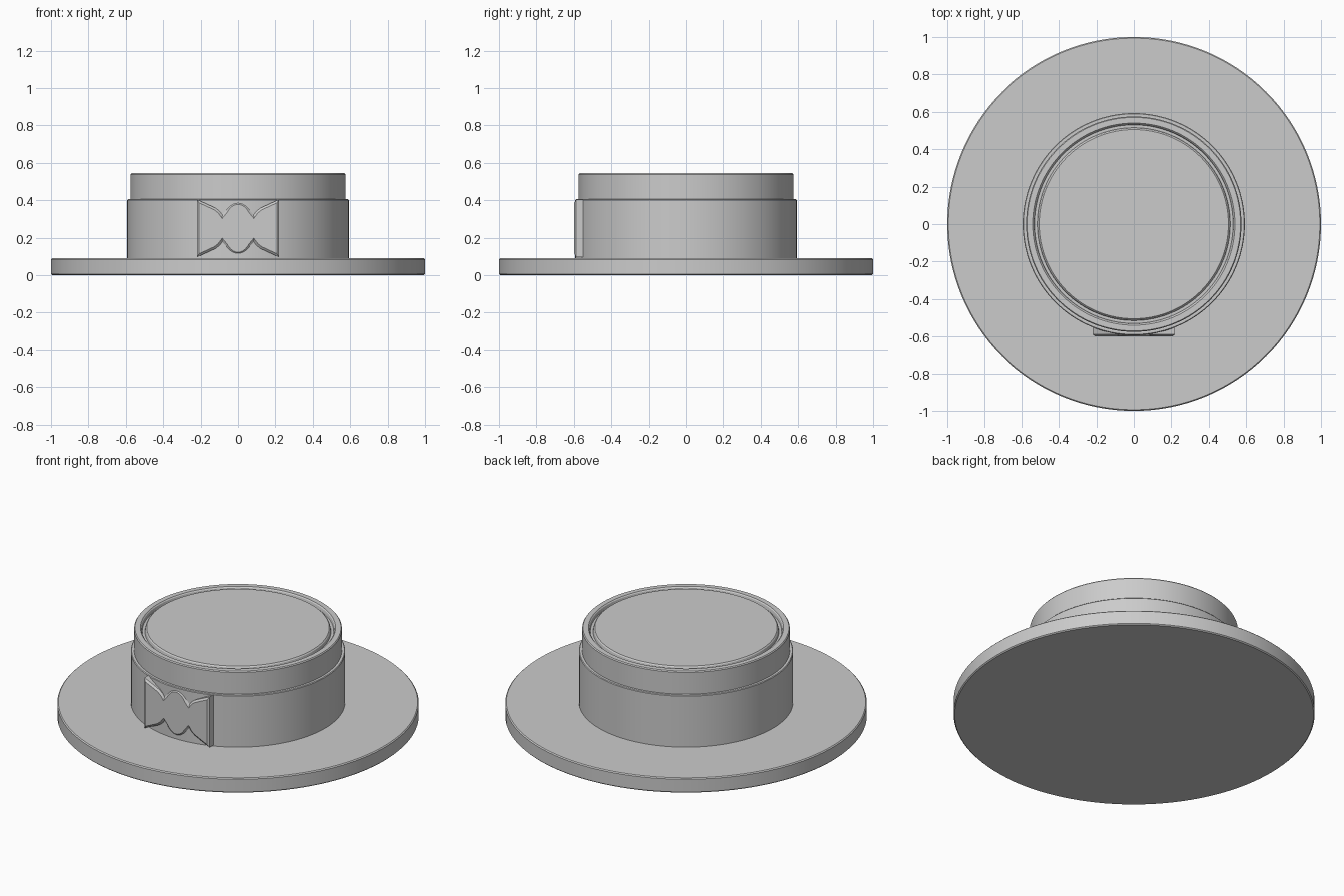
import bpy, bmesh, math

cube = bpy.data.objects.get("Cube")
if cube:
    bpy.data.objects.remove(cube, do_unlink=True)

# Single plain grey material
grey = bpy.data.materials.new("plain grey")
grey.use_nodes = True
colour = (0.6, 0.6, 0.6, 1)
grey.diffuse_color = colour
grey.node_tree.nodes["Principled BSDF"].inputs["Base Color"].default_value = colour


def finish(bm, name):
    """Turn a bmesh into a named object with smooth curves and sharp edges."""
    bmesh.ops.recalc_face_normals(bm, faces=bm.faces)
    mesh = bpy.data.meshes.new(name)
    bm.to_mesh(mesh)
    bm.free()
    mesh.materials.append(grey)
    obj = bpy.data.objects.new(name, mesh)
    bpy.context.collection.objects.link(obj)
    bpy.ops.object.select_all(action="DESELECT")
    obj.select_set(True)
    bpy.context.view_layer.objects.active = obj
    bpy.ops.object.shade_smooth_by_angle(angle=math.radians(30))
    return obj


def lathe(name, profile, closed=False, steps=128):
    """Spin an (r, z) profile around the z axis."""
    bm = bmesh.new()
    verts = [bm.verts.new((r, 0, z)) for r, z in profile]
    edges = [bm.edges.new(pair) for pair in zip(verts, verts[1:])]
    if closed:
        edges.append(bm.edges.new((verts[-1], verts[0])))
    bmesh.ops.spin(bm, geom=verts + edges, cent=(0, 0, 0), axis=(0, 0, 1),
                   angle=math.tau, steps=steps)
    bmesh.ops.remove_doubles(bm, verts=bm.verts, dist=0.0001)
    return finish(bm, name)


# Wide flat brim with softened rims
lathe("brim", [(0, 0), (0.994, 0), (1, 0.006), (1, 0.084), (0.994, 0.09), (0, 0.09)])

# Crown with a shallow groove around its flat top
lathe("crown", [(0, 0.08), (0.575, 0.08), (0.575, 0.538), (0.57, 0.544),
                (0.54, 0.544), (0.534, 0.538), (0.53, 0.52), (0.515, 0.52),
                (0.511, 0.538), (0.505, 0.544), (0, 0.544)])

# Ribbon band around the lower crown
lathe("ribbon_band", [(0.57, 0.085), (0.593, 0.085), (0.593, 0.401),
                      (0.589, 0.405), (0.57, 0.405)], closed=True)

# Flat bow on the front: quarter outline mirrored around the centre
MID_Z, KNOT_X, KNOT_Z = 0.25, 0.09, 0.14
knot = [(KNOT_X * math.sin(a), KNOT_Z * math.cos(a))
        for a in (math.radians(d) for d in range(0, 60, 10))]
quarter = knot + [(0.084, 0.072), (0.097, 0.09), (0.12, 0.108),
                  (0.16, 0.127), (0.22, 0.154)]
right_half = quarter + [(x, -z) for x, z in reversed(quarter)]
left_half = [(-x, z) for x, z in reversed(right_half[1:-1])]

bm = bmesh.new()
back = bm.faces.new([bm.verts.new((x, -0.55, MID_Z + z))
                     for x, z in right_half + left_half])
front = bmesh.ops.extrude_face_region(bm, geom=[back])["geom"]
bmesh.ops.translate(bm, vec=(0, -0.038, 0),
                    verts=[v for v in front if isinstance(v, bmesh.types.BMVert)])
bmesh.ops.recalc_face_normals(bm, faces=bm.faces)
# Chamfered border of the bow's face
face = min(bm.faces, key=lambda f: f.calc_center_median().y)
bmesh.ops.inset_region(bm, faces=[face], thickness=0.012, depth=0.01,
                       use_even_offset=True)
finish(bm, "bow")
